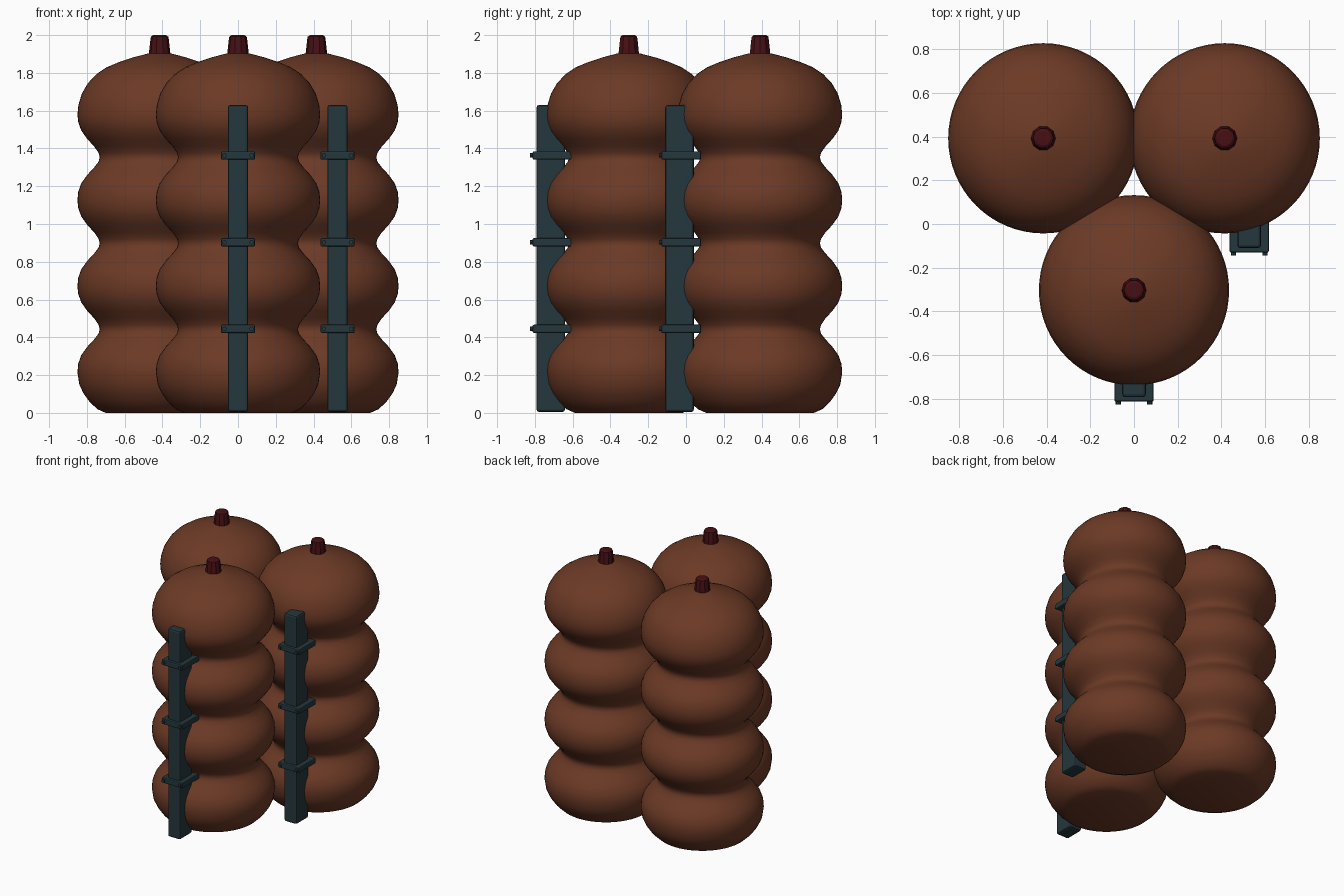
import bpy, bmesh, math
from mathutils import Matrix, Vector

if "Cube" in bpy.data.objects:
    bpy.data.objects.remove(bpy.data.objects["Cube"])


def material(name, rgb):
    m = bpy.data.materials.new(name)
    m.diffuse_color = (*rgb, 1)
    m.use_nodes = True
    m.node_tree.nodes["Principled BSDF"].inputs["Base Color"].default_value = m.diffuse_color
    return m


BROWN = material("russet brown", (0.15, 0.042, 0.019))
MAROON = material("dark maroon", (0.062, 0.005, 0.007))
STEEL = material("dark teal metal", (0.018, 0.038, 0.046))


def finish(name, bm, mat, angle=None):
    bmesh.ops.recalc_face_normals(bm, faces=bm.faces[:])
    me = bpy.data.meshes.new(name)
    bm.to_mesh(me)
    bm.free()
    me.materials.append(mat)
    ob = bpy.data.objects.new(name, me)
    bpy.context.collection.objects.link(ob)
    if angle:
        bpy.ops.object.select_all(action='DESELECT')
        ob.select_set(True)
        bpy.context.view_layer.objects.active = ob
        bpy.ops.object.shade_smooth_by_angle(angle=math.radians(angle))
    return ob


def lathe(name, profile, centre, sides, mat, angle):
    """Spin (radius, z) points around a vertical axis and cap both ends."""
    bm = bmesh.new()
    rings = [[bm.verts.new((centre[0] + r * math.cos(2 * math.pi * i / sides),
                            centre[1] + r * math.sin(2 * math.pi * i / sides), z))
              for i in range(sides)] for r, z in profile]
    for a, b in zip(rings, rings[1:]):
        for i in range(sides):
            j = (i + 1) % sides
            bm.faces.new((a[i], a[j], b[j], b[i]))
    bm.faces.new(rings[0])
    bm.faces.new(rings[-1])
    return finish(name, bm, mat, angle)


def box(name, lo, hi, bevel, mat):
    bm = bmesh.new()
    lo, hi = Vector(lo), Vector(hi)
    bmesh.ops.create_cube(bm, size=1, matrix=Matrix.Translation((lo + hi) / 2)
                          @ Matrix.Diagonal((*(hi - lo), 1)))
    bmesh.ops.bevel(bm, geom=bm.edges[:], offset=bevel, segments=2,
                    profile=0.5, affect='EDGES')
    return finish(name, bm, mat)


# One lobed column: flat foot, four bulges with three waists, gently pointed cap
PITCH = 0.455
foot = [(0.285, 0), (0.33, 0.02), (0.372, 0.06), (0.404, 0.105), (0.425, 0.15)]
lobe = [(0.435, 0.215), (0.431, 0.26), (0.415, 0.305), (0.383, 0.35), (0.346, 0.39),
        (0.323, 0.42), (0.317, 0.443), (0.323, 0.466), (0.346, 0.5), (0.383, 0.54),
        (0.415, 0.585), (0.431, 0.63)]
cap = [(0.435, 1.58), (0.430, 1.63), (0.412, 1.69), (0.380, 1.745), (0.335, 1.793),
       (0.28, 1.83), (0.215, 1.857), (0.14, 1.882), (0.06, 1.903), (0.03, 1.906)]
column_profile = foot + [(r, z + PITCH * k) for k in range(3) for r, z in lobe] + cap
stem_profile = [(0.058, 1.89), (0.056, 1.91), (0.049, 1.975), (0.046, 1.992), (0.034, 2.0)]

for label, centre in (("front", (0, -0.303)), ("back_left", (-0.415, 0.392)),
                      ("back_right", (0.415, 0.392))):
    lathe(label + "_column", column_profile, centre, 64, BROWN, 40)
    lathe(label + "_stem", stem_profile, centre, 10, MAROON, 30)

# Upright rails, each with three clamps and a pair of bolts per clamp
for label, x, y in (("front", 0, -0.792), ("side", 0.527, -0.11)):
    box(label + "_rail", (x - 0.054, y, 0.005), (x + 0.054, y + 0.152, 1.63), 0.014, STEEL)
    for k, z in enumerate((0.445, 0.903, 1.363)):
        box(f"{label}_clamp_{k}", (x - 0.09, y - 0.02, z - 0.022),
            (x + 0.09, y + 0.19, z + 0.022), 0.007, STEEL)
        for side in (-1, 1):
            bm = bmesh.new()
            bmesh.ops.create_cone(
                bm, cap_ends=True, segments=8, radius1=0.012, radius2=0.012, depth=0.024,
                matrix=Matrix.Translation((x + side * 0.072, y - 0.021, z))
                @ Matrix.Rotation(math.pi / 2, 4, 'X'))
            finish(f"{label}_bolt_{k}_{'left' if side < 0 else 'right'}", bm, STEEL)
